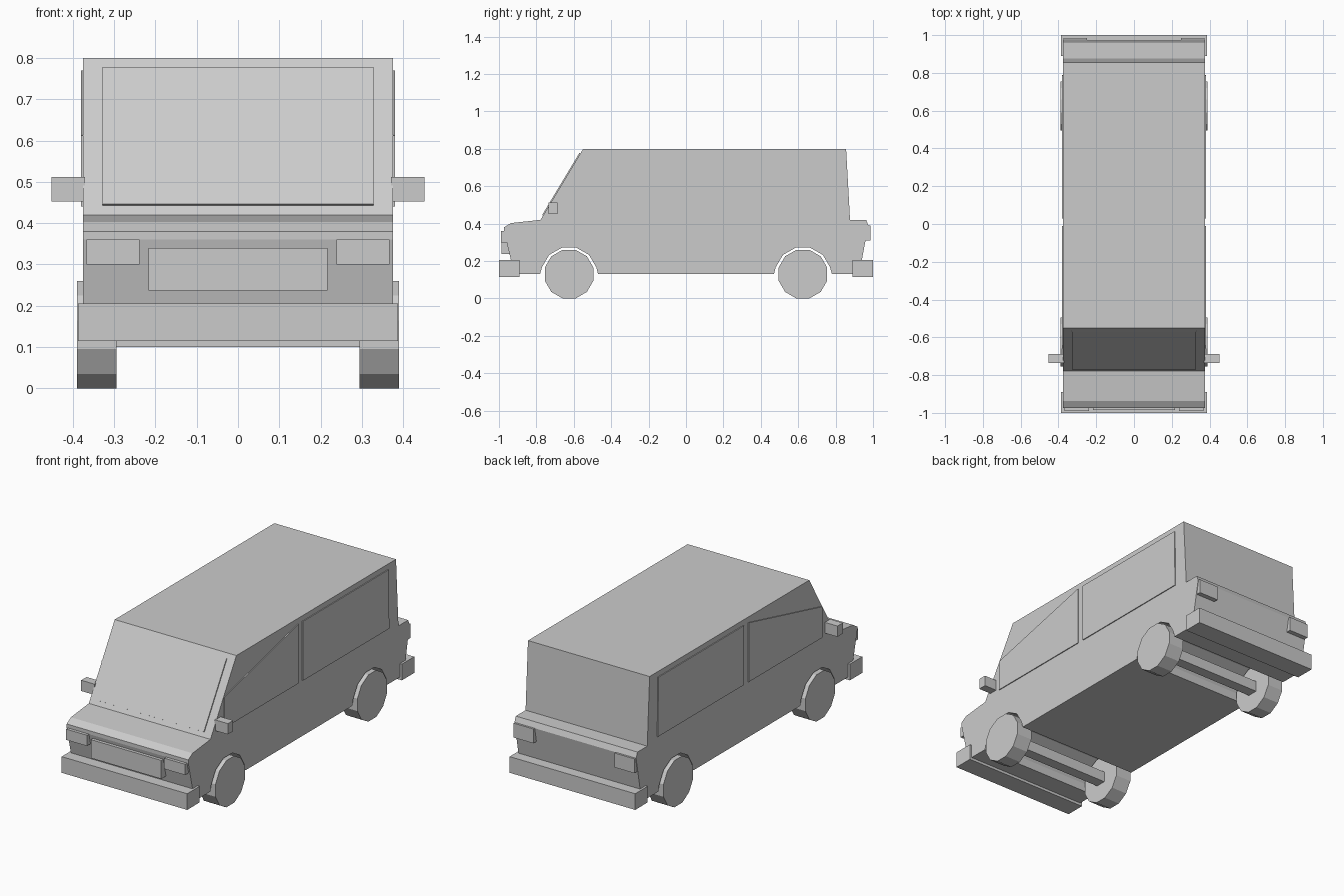
import bpy, bmesh, math
from mathutils import Vector

cube = bpy.data.objects.get("Cube")
if cube:
    bpy.data.objects.remove(cube, do_unlink=True)

grey = bpy.data.materials.new("light_grey")
grey.use_nodes = True
colour = (0.6, 0.6, 0.6, 1)
grey.diffuse_color = colour
grey.node_tree.nodes["Principled BSDF"].inputs["Base Color"].default_value = colour


def prism(name, points, depth):
    """Extrude a polygon of 3D points along the vector depth."""
    bm = bmesh.new()
    face = bm.faces.new([bm.verts.new(p) for p in points])
    out = bmesh.ops.extrude_face_region(bm, geom=[face])
    moved = [v for v in out["geom"] if isinstance(v, bmesh.types.BMVert)]
    bmesh.ops.translate(bm, verts=moved, vec=Vector(depth))
    bmesh.ops.recalc_face_normals(bm, faces=bm.faces)
    mesh = bpy.data.meshes.new(name)
    bm.to_mesh(mesh)
    bm.free()
    mesh.materials.append(grey)
    obj = bpy.data.objects.new(name, mesh)
    bpy.context.collection.objects.link(obj)
    return obj


def side_prism(name, profile, x0, x1):
    """Extrude a (y, z) profile from x0 to x1."""
    return prism(name, [(x0, y, z) for y, z in profile], (x1 - x0, 0, 0))


def box(name, x0, x1, y0, y1, z0, z1):
    return side_prism(name, [(y0, z0), (y1, z0), (y1, z1), (y0, z1)], x0, x1)


AXLE_Y = 0.625
AXLE_Z = 0.13
HALF_W = 0.375


def arch(centre):
    """Wheel arch outline, from its rear foot to its front foot."""
    pts = [(centre + 0.155, AXLE_Z)]
    for i in range(6):
        a = math.radians(15 + 30 * i)
        pts.append((centre + 0.15 * math.cos(a), AXLE_Z + 0.146 * math.sin(a)))
    return pts + [(centre - 0.155, AXLE_Z)]


# Body shell with wheel arches running through it
body = [(-0.92, 0.13), (-0.936, 0.205), (-0.973, 0.36), (-0.973, 0.38),
        (-0.936, 0.403), (-0.778, 0.42), (-0.55, 0.8), (0.856, 0.8),
        (0.877, 0.42), (0.963, 0.42), (0.975, 0.39), (0.94, 0.205), (0.92, 0.13)]
side_prism("body", body + arch(AXLE_Y) + arch(-AXLE_Y), -HALF_W, HALF_W)

# Windscreen plate lying on the sloping front
foot, head = Vector((0, -0.778, 0.42)), Vector((0, -0.55, 0.8))
slope = head - foot
normal = Vector((0, -slope.z, slope.y)).normalized()
low, high = foot + slope * 0.06, foot + slope * 0.935
side = Vector((0.328, 0, 0))
prism("windscreen", [low - side, low + side, high + side, high - side], normal * 0.006)

# Bumpers and grille
box("front_bumper", -0.387, 0.387, -1, -0.89, 0.115, 0.205)
box("rear_bumper", -0.387, 0.387, 0.89, 1, 0.115, 0.205)
box("grille", -0.217, 0.217, -0.986, -0.93, 0.237, 0.34)

# Axles
for name, y in (("front", -AXLE_Y), ("rear", AXLE_Y)):
    box(name + "_axle", -0.3, 0.3, y - 0.03, y + 0.03, 0.1, 0.16)

# Parts repeated on both sides
rear_glass = [(0.03, 0.44), (0.79, 0.44), (0.785, 0.77), (0.03, 0.77)]
front_glass = [(-0.66, 0.44), (-0.01, 0.44), (-0.01, 0.77), (-0.66, 0.612)]
tyre_radius = AXLE_Z / math.cos(math.radians(15))
for label, s in (("left", 1), ("right", -1)):
    side_prism(label + "_rear_window", rear_glass, s * 0.37, s * 0.38)
    side_prism(label + "_front_window", front_glass, s * 0.37, s * 0.38)
    box(label + "_mirror", s * 0.37, s * 0.452, -0.735, -0.688, 0.452, 0.512)
    box(label + "_headlight", s * 0.238, s * 0.367, -0.99, -0.94, 0.3, 0.36)
    box(label + "_tail_light", s * 0.25, s * 0.372, 0.94, 0.986, 0.31, 0.39)
    for end, y in (("front", -AXLE_Y), ("rear", AXLE_Y)):
        rim = []
        for i in range(12):
            a = math.radians(15 + 30 * i)
            rim.append((y + tyre_radius * math.cos(a), AXLE_Z + tyre_radius * math.sin(a)))
        side_prism(label + "_" + end + "_wheel", rim, s * 0.294, s * 0.39)
